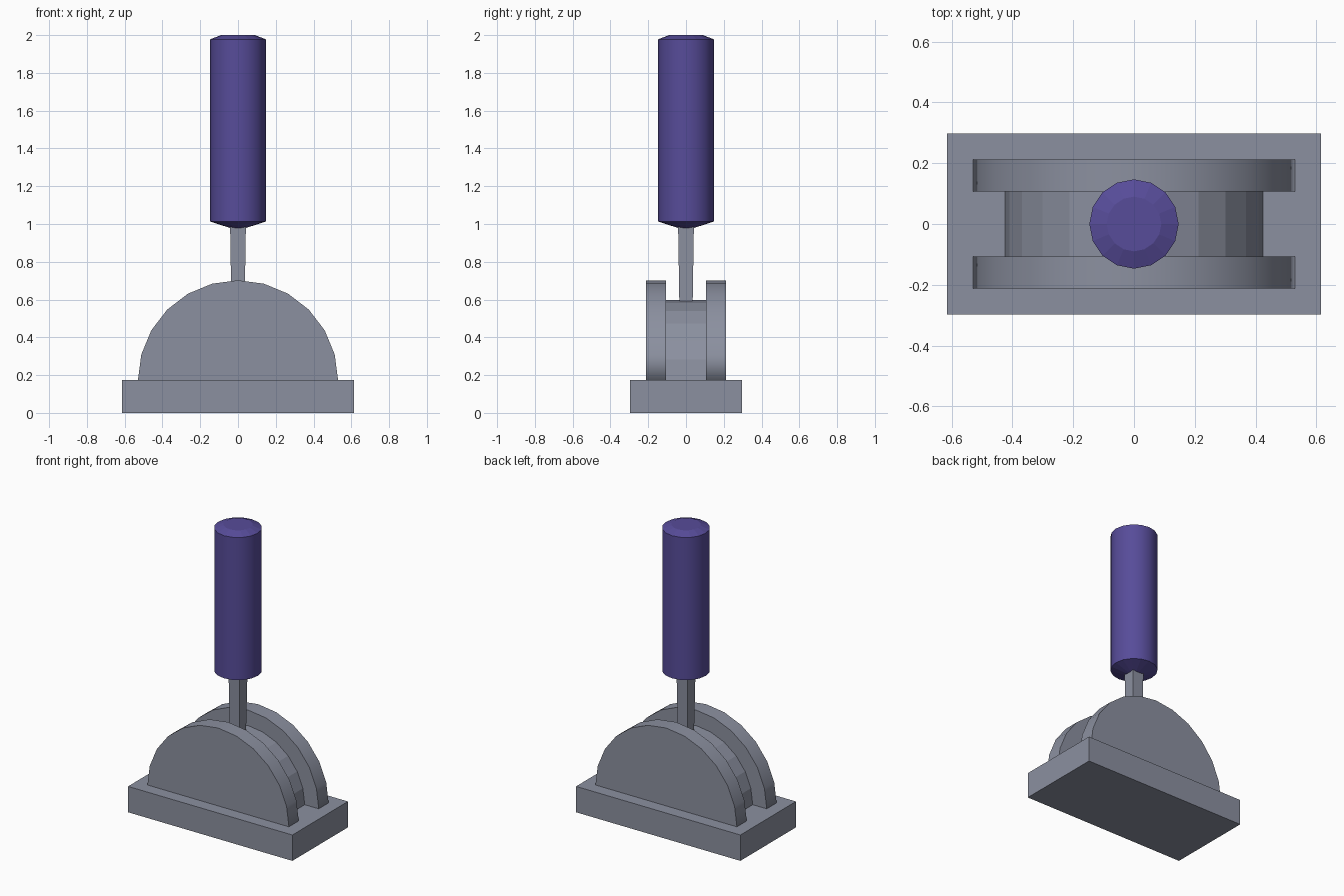
import bpy
import bmesh
from math import sin, cos, pi

cube = bpy.data.objects.get("Cube")
if cube:
    bpy.data.objects.remove(cube, do_unlink=True)


def material(name, rgb):
    mat = bpy.data.materials.new(name)
    mat.use_nodes = True
    color = (*rgb, 1)
    mat.diffuse_color = color
    mat.node_tree.nodes["Principled BSDF"].inputs["Base Color"].default_value = color
    return mat


grey = material("blue grey metal", (0.26, 0.28, 0.35))
purple = material("purple grip", (0.095, 0.072, 0.32))


def loft(name, rings, mat, smooth=False):
    """Skin matching rings of points and cap both ends; only the skin is smoothed."""
    bm = bmesh.new()
    loops = [[bm.verts.new(p) for p in ring] for ring in rings]
    n = len(loops[0])
    for a, b in zip(loops, loops[1:]):
        for i in range(n):
            j = (i + 1) % n
            face = bm.faces.new((a[i], a[j], b[j], b[i]))
            face.smooth = smooth
    bm.faces.new(loops[0])
    bm.faces.new(loops[-1])
    bmesh.ops.recalc_face_normals(bm, faces=bm.faces)
    mesh = bpy.data.meshes.new(name)
    bm.to_mesh(mesh)
    bm.free()
    mesh.materials.append(mat)
    obj = bpy.data.objects.new(name, mesh)
    bpy.context.collection.objects.link(obj)
    return obj


def rectangle(x, y, z):
    return [(-x, -y, z), (x, -y, z), (x, y, z), (-x, y, z)]


def circle(radius, z, sides=16):
    return [(radius * cos(2 * pi * i / sides), radius * sin(2 * pi * i / sides), z)
            for i in range(sides)]


def arch(radius, y, steps=12):
    return [(radius * cos(pi * i / steps), y, 0.172 + radius * sin(pi * i / steps))
            for i in range(steps + 1)]


# Base block
loft("base", [rectangle(0.615, 0.297, 0), rectangle(0.615, 0.297, 0.175)], grey)

# Half-round side plates with softly shaded rims, and the faceted drum between
for name, side in (("front_plate", -1), ("back_plate", 1)):
    loft(name, [arch(0.53, side * 0.107), arch(0.53, side * 0.212)], grey, smooth=True)
loft("centre_drum", [arch(0.425, -0.108), arch(0.425, 0.108)], grey)

# Lever shaft, slightly wider toward the grip
loft("lever_shaft", [rectangle(0.034, 0.034, 0.5), rectangle(0.042, 0.042, 1.01)], grey)

# Grip with chamfered ends
grip = loft("grip", [circle(0.045, 0.98), circle(0.147, 1.013),
                     circle(0.147, 1.978), circle(0.09, 2.0)], purple)
for face in grip.data.polygons:
    face.use_smooth = abs(face.normal.z) < 0.1
